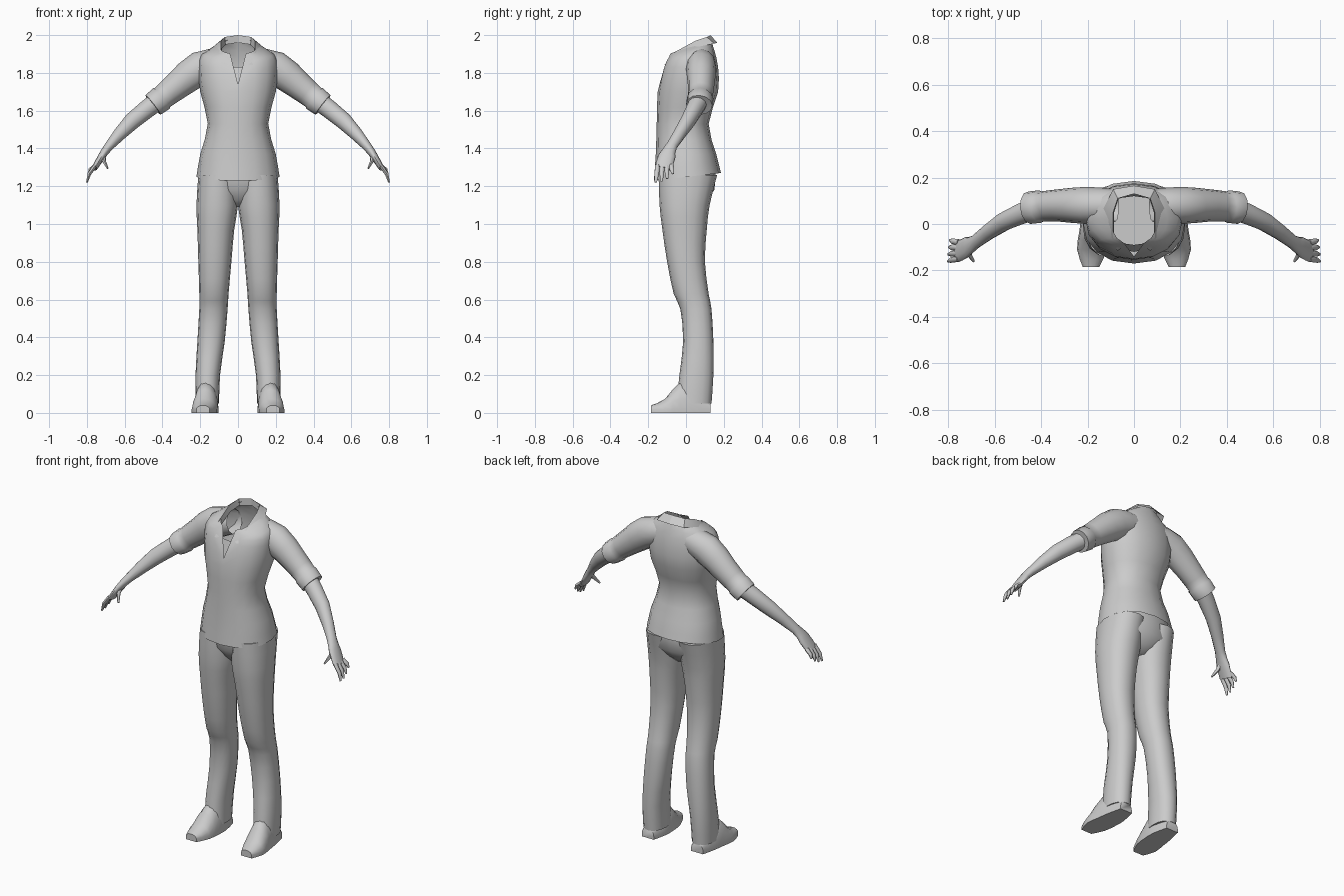
import bpy, bmesh, math
from mathutils import Vector

default_cube = bpy.data.objects.get("Cube")
if default_cube:
    bpy.data.objects.remove(default_cube)

colour = (0.6, 0.6, 0.6, 1)
grey = bpy.data.materials.new("plain grey")
grey.use_nodes = True
grey.diffuse_color = colour
grey.node_tree.nodes["Principled BSDF"].inputs["Base Color"].default_value = colour


def refine(keys):
    """Add a smoothly interpolated row between each pair of key rows."""
    rows = []
    last = len(keys) - 1
    for i in range(last):
        before, after = keys[max(i - 1, 0)], keys[min(i + 2, last)]
        rows.append(keys[i])
        rows.append([(9 * (a + b) - p - q) / 16
                     for p, a, b, q in zip(before, keys[i], keys[i + 1], after)])
    return rows + [keys[last]]


def skin(name, rings, closed=True, capped=False, mirrored=True, sharp=60):
    """Skin rows of points into a smooth object."""
    bm = bmesh.new()
    rows = [[bm.verts.new(point) for point in ring] for ring in rings]
    count = len(rows[0])
    for lower, upper in zip(rows, rows[1:]):
        for i in range(count if closed else count - 1):
            j = (i + 1) % count
            bm.faces.new((lower[i], lower[j], upper[j], upper[i]))
    if capped:
        bm.faces.new(rows[0])
        bm.faces.new(rows[-1])
    bmesh.ops.remove_doubles(bm, verts=bm.verts, dist=0.0005)
    bmesh.ops.recalc_face_normals(bm, faces=bm.faces)
    mesh = bpy.data.meshes.new(name)
    bm.to_mesh(mesh)
    bm.free()
    mesh.materials.append(grey)
    part = bpy.data.objects.new(name, mesh)
    bpy.context.collection.objects.link(part)
    bpy.ops.object.select_all(action="DESELECT")
    bpy.context.view_layer.objects.active = part
    part.select_set(True)
    bpy.ops.object.shade_smooth_by_angle(angle=math.radians(sharp))
    if mirrored:
        mirror = part.modifiers.new("Mirror", "MIRROR")
        mirror.use_mirror_merge = False


def level(height, inner, outer, front, back, tilt=0, sides=16):
    """Horizontal rounded ring; its first point faces front, tilt lifts the back."""
    ring = []
    for i in range(sides):
        turn = math.tau * i / sides
        across, along = [math.copysign(abs(v) ** 0.9, v)
                         for v in (math.sin(turn), math.cos(turn))]
        ring.append(Vector(((inner + outer) / 2 + (outer - inner) / 2 * across,
                            (front + back) / 2 - (back - front) / 2 * along,
                            height - tilt * along)))
    return ring


def tube(path, sides=12):
    """Elliptical rings square to a path of x, y, z, width along y, thickness."""
    centres = [Vector(key[:3]) for key in path]
    rings = []
    for i, (centre, key) in enumerate(zip(centres, path)):
        ahead = centres[min(i + 1, len(path) - 1)] - centres[max(i - 1, 0)]
        ahead.normalize()
        depth = Vector((0, 1, 0))
        wide = (depth - ahead * ahead.dot(depth)).normalized()
        thick = ahead.cross(wide)
        turns = [math.tau * k / sides for k in range(sides)]
        rings.append([centre + wide * key[3] * math.cos(t) + thick * key[4] * math.sin(t)
                      for t in turns])
    return rings


# Shirt body: height, half width, front, back, tilt
shirt = [(1.25, 0.22, -0.17, 0.185, 0.02), (1.37, 0.2, -0.16, 0.16, 0),
         (1.53, 0.16, -0.155, 0.12, 0), (1.7, 0.2, -0.15, 0.17, 0),
         (1.83, 0.21, -0.125, 0.17, 0), (1.9, 0.19, -0.1, 0.15, 0.02),
         (1.94, 0.1, -0.09, 0.13, 0.04)]
rings = [level(z, -half, half, front, back, tilt)
         for z, half, front, back, tilt in refine(shirt)]
# Neckline notch: gather the upper front centre into one point
notch = Vector((0, -0.14, 1.74))
for ring in rings:
    if ring[0].z > notch.z:
        ring[0] = notch
skin("shirt_body", rings, mirrored=False)

# Chest inside the neckline
skin("chest", [[(side * half, depth + 0.01 * abs(side), height) for side in (-1, 0, 1)]
               for half, depth, height in ((0.07, -0.09, 1.83), (0.05, -0.12, 1.73))],
     closed=False, mirrored=False)

# Collar: stand inside, fold line, flap outside
fold = [(0, 0.13, 2), (0.07, 0.11, 1.99), (0.09, 0.05, 1.97),
        (0.09, -0.06, 1.91), (0.045, -0.1, 1.845)]
flap = [(0, 0.165, 1.96), (0.09, 0.15, 1.955), (0.13, 0.07, 1.94),
        (0.145, -0.07, 1.86), (0.07, -0.115, 1.84)]
stand = [(x * 0.95, y, z - 0.04) for x, y, z in fold]
skin("collar", [stand, fold, flap], closed=False, sharp=40)

# Sleeves, ending in a thicker cuff that turns back in
sleeve = refine([(0.08, 0.08, 1.86, 0.07, 0.07), (0.2, 0.08, 1.825, 0.08, 0.09),
                 (0.32, 0.08, 1.735, 0.07, 0.075), (0.4, 0.075, 1.67, 0.065, 0.065)])
cuff_start, cuff_end = (0.405, 0.075, 1.665), (0.45, 0.07, 1.63)
sleeve += [(*cuff_start, 0.07, 0.07), (*cuff_end, 0.07, 0.065), (*cuff_end, 0.045, 0.045)]
skin("sleeves", tube(sleeve))

# Forearms running into flat palms
arm = [(0.42, 0.07, 1.655, 0.05, 0.05), (0.56, 0.01, 1.545, 0.04, 0.045),
       (0.68, -0.075, 1.415, 0.03, 0.025), (0.72, -0.1, 1.36, 0.045, 0.02),
       (0.76, -0.12, 1.295, 0.045, 0.015)]
skin("forearms", tube(refine(arm)), capped=True)


def digit(name, root, tip):
    """Tapered, slightly bent finger."""
    root, tip = Vector(root), Vector(tip)
    bend = (root + tip) / 2 + Vector((0.01, 0, 0))
    skin(name, tube([(*root, 0.013, 0.012), (*bend, 0.012, 0.011), (*tip, 0.006, 0.005)], 6),
         capped=True)


for i, name in enumerate(("index", "middle", "ring", "little")):
    digit(name + "_fingers", (0.755, -0.15 + 0.024 * i, 1.31),
          (0.8 - 0.001 * i * i, -0.16 + 0.03 * i, 1.22 + 0.005 * i * i))
digit("thumbs", (0.71, -0.1, 1.375), (0.69, -0.16, 1.295))

# Trouser hips: height, half width, front, back
hips = [(1.09, 0.06, -0.06, 0.07), (1.18, 0.2, -0.13, 0.15), (1.32, 0.2, -0.145, 0.155)]
skin("trouser_hips", [level(z, -half, half, front, back)
                      for z, half, front, back in refine(hips)],
     capped=True, mirrored=False)

# Trouser legs: height, inner, outer, front, back
legs = [(1.26, 0, 0.21, -0.145, 0.165), (1.1, 0, 0.22, -0.14, 0.125),
        (0.97, 0.02, 0.215, -0.125, 0.11), (0.8, 0.035, 0.21, -0.1, 0.1),
        (0.63, 0.05, 0.205, -0.065, 0.12), (0.55, 0.055, 0.205, -0.03, 0.135),
        (0.38, 0.07, 0.215, -0.015, 0.145), (0.2, 0.095, 0.225, -0.035, 0.145),
        (0.05, 0.1, 0.225, -0.05, 0.135)]
skin("trouser_legs", [level(*key) for key in refine(legs)], capped=True)

# Shoes: depth, centre, half width, height, as arches over a flat sole
shoe = [(0.13, 0.165, 0.04, 0.06), (0.04, 0.165, 0.06, 0.13), (-0.03, 0.17, 0.065, 0.165),
        (-0.11, 0.18, 0.065, 0.075), (-0.185, 0.185, 0.035, 0.04)]
sole = 0.02
rings = []
for depth, centre, half, height in refine(shoe):
    turns = [math.pi * k / 8 for k in range(9)]
    arch = [(centre + half * math.cos(t), depth, sole + (height - sole) * math.sin(t))
            for t in turns]
    rings.append(arch + [(centre - half, depth, 0), (centre + half, depth, 0)])
skin("shoes", rings, capped=True)
